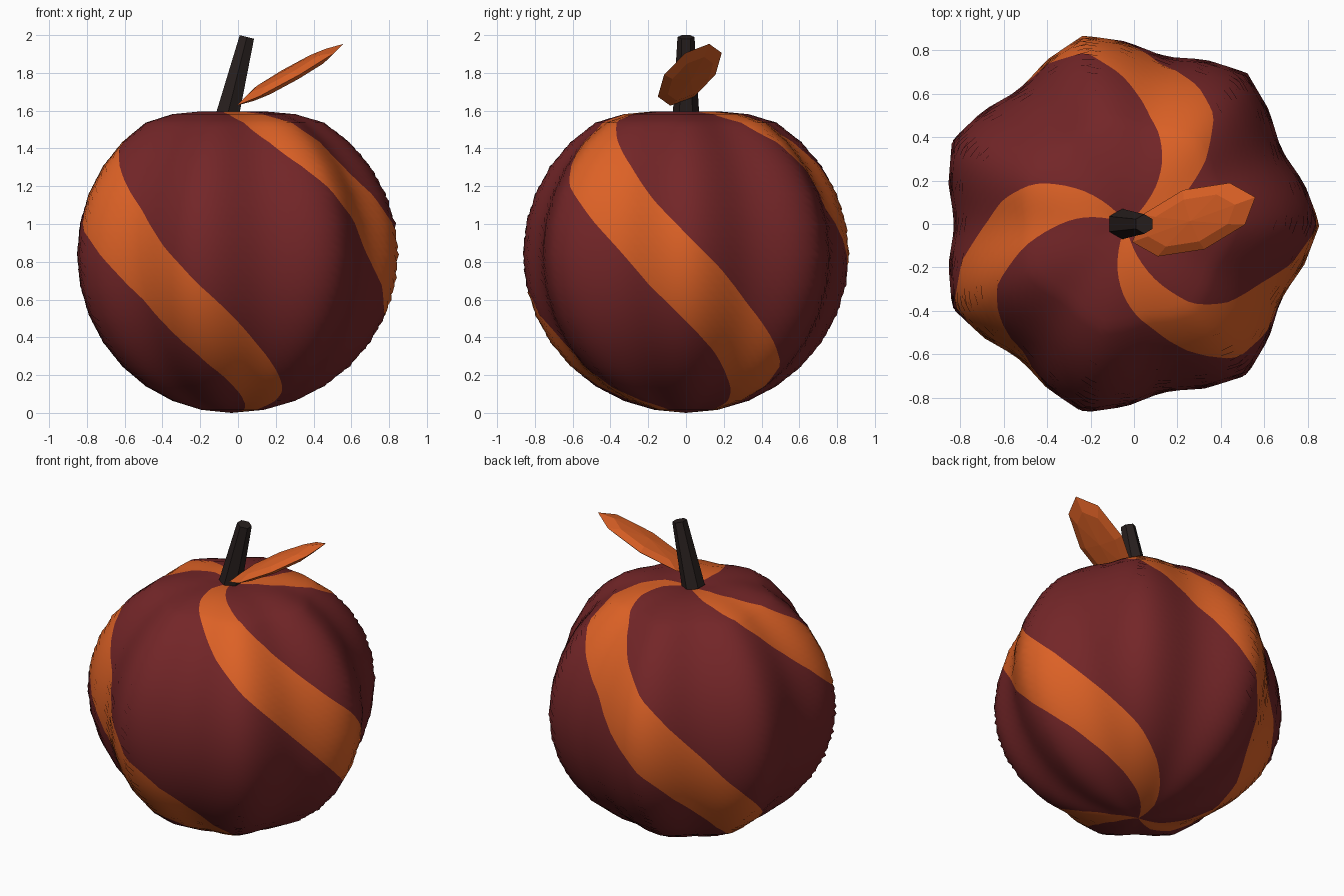
import bpy, bmesh, math
from mathutils import Vector, Matrix

if "Cube" in bpy.data.objects:
    bpy.data.objects.remove(bpy.data.objects["Cube"])

CX, CZ, R = -0.035, 0.84, 0.84     # body centre and radius
SEG, RINGS = 28, 16                # low-poly body divisions
TAU = math.tau


def material(name, rgb):
    m = bpy.data.materials.new(name)
    m.diffuse_color = (*rgb, 1)
    m.use_nodes = True
    m.node_tree.nodes["Principled BSDF"].inputs["Base Color"].default_value = m.diffuse_color
    return m


maroon = material("maroon skin", (0.172, 0.019, 0.021))
orange = material("orange stripe", (0.72, 0.12, 0.019))
dark = material("dark stem", (0.021, 0.014, 0.013))


def surface(theta, phi):
    """Seven-lobed sphere with a flattened, slightly dimpled top."""
    r = R * (1 + 0.06 * math.cos(7 * theta)) * math.sin(phi)
    z = CZ + R * math.cos(phi) - 0.1 * max(0, 1 - phi / 0.6)
    return Vector((CX + r * math.cos(theta), r * math.sin(theta), z))


def faceted(theta, phi):
    """Same surface, interpolated between the low-poly rings and segments."""
    u, v = theta / TAU * SEG, phi / math.pi * RINGS
    i, j = math.floor(u), min(math.floor(v + 1e-6), RINGS - 1)
    fu, fv = u - i, v - j
    p = lambda a, b: surface(a * TAU / SEG, b * math.pi / RINGS)
    low = p(i, j).lerp(p(i + 1, j), fu)
    return low.lerp(p(i, j + 1).lerp(p(i + 1, j + 1), fu), fv)


def smooth_normal(theta, phi):
    e = 0.04
    n = (surface(theta, phi + e) - surface(theta, phi - e)).cross(
        surface(theta + e, phi) - surface(theta - e, phi))
    return n.normalized()


def add_object(name, bm, mats):
    mesh = bpy.data.meshes.new(name)
    bm.to_mesh(mesh)
    bm.free()
    for m in mats:
        mesh.materials.append(m)
    ob = bpy.data.objects.new(name, mesh)
    bpy.context.collection.objects.link(ob)
    return ob


# Body: grid columns follow the spiral, so stripe edges are exact
START, WIDTH, N_STRIPE, N_SKIN = 5.0, 32.5, 8, 22
cols = []
for k in range(3):
    a = START + 120 * k
    cols += [(a + WIDTH * i / N_STRIPE, 1) for i in range(N_STRIPE)]
    cols += [(a + WIDTH + (120 - WIDTH) * i / N_SKIN, 0) for i in range(N_SKIN)]
ROWS = RINGS * 4
bm = bmesh.new()
normals, rows = [], []
for j in range(1, ROWS):
    phi = math.pi * j / ROWS
    row = []
    for a, _ in cols:
        theta = math.radians(a) + phi       # half a turn from pole to pole
        row.append(bm.verts.new(faceted(theta, phi)))
        normals.append(smooth_normal(theta, phi))
    rows.append(row)
top = bm.verts.new(surface(0, 0))
bottom = bm.verts.new(surface(0, math.pi))
normals += [Vector((0, 0, 1)), Vector((0, 0, -1))]
n = len(cols)
for i in range(n):
    k = (i + 1) % n
    faces = [bm.faces.new((top, rows[0][i], rows[0][k])),
             bm.faces.new((bottom, rows[-1][k], rows[-1][i]))]
    for up, dn in zip(rows, rows[1:]):
        faces.append(bm.faces.new((up[i], dn[i], dn[k], up[k])))
    for f in faces:
        f.material_index = cols[i][1]
        f.smooth = True
body = add_object("fruit_body", bm, [maroon, orange])
body.data.normals_split_custom_set_from_vertices(normals)

# Stem: tapered six-sided stick leaning to +x
base, tip = Vector((-0.055, 0, 1.58)), Vector((0.047, 0, 1.99))
axis = tip - base
bm = bmesh.new()
bmesh.ops.create_cone(
    bm, cap_ends=True, segments=6, radius1=0.07, radius2=0.045,
    depth=axis.length,
    matrix=Matrix.Translation((base + tip) / 2)
    @ Matrix.Rotation(math.atan2(axis.x, axis.z), 4, 'Y')
    @ Matrix.Rotation(math.radians(30), 4, 'Z'))
# turn so two corners point along y
ys = max(v.co.y for v in bm.verts)
if ys < 0.065:
    lean = Matrix.Rotation(math.radians(30), 3, axis.normalized())
    bmesh.ops.rotate(bm, verts=bm.verts, cent=base, matrix=lean)
add_object("stem", bm, [dark])

# Leaf: flattened low-poly ellipsoid, pitched up and turned
bm = bmesh.new()
bmesh.ops.create_uvsphere(
    bm, u_segments=8, v_segments=4, radius=1,
    matrix=Matrix.Translation((0.275, 0.02, 1.79))
    @ Matrix.Rotation(math.radians(20), 4, 'Z')
    @ Matrix.Rotation(math.radians(-28.5), 4, 'Y')
    @ Matrix.Diagonal((0.343, 0.145, 0.035, 1)))
add_object("leaf", bm, [orange])
